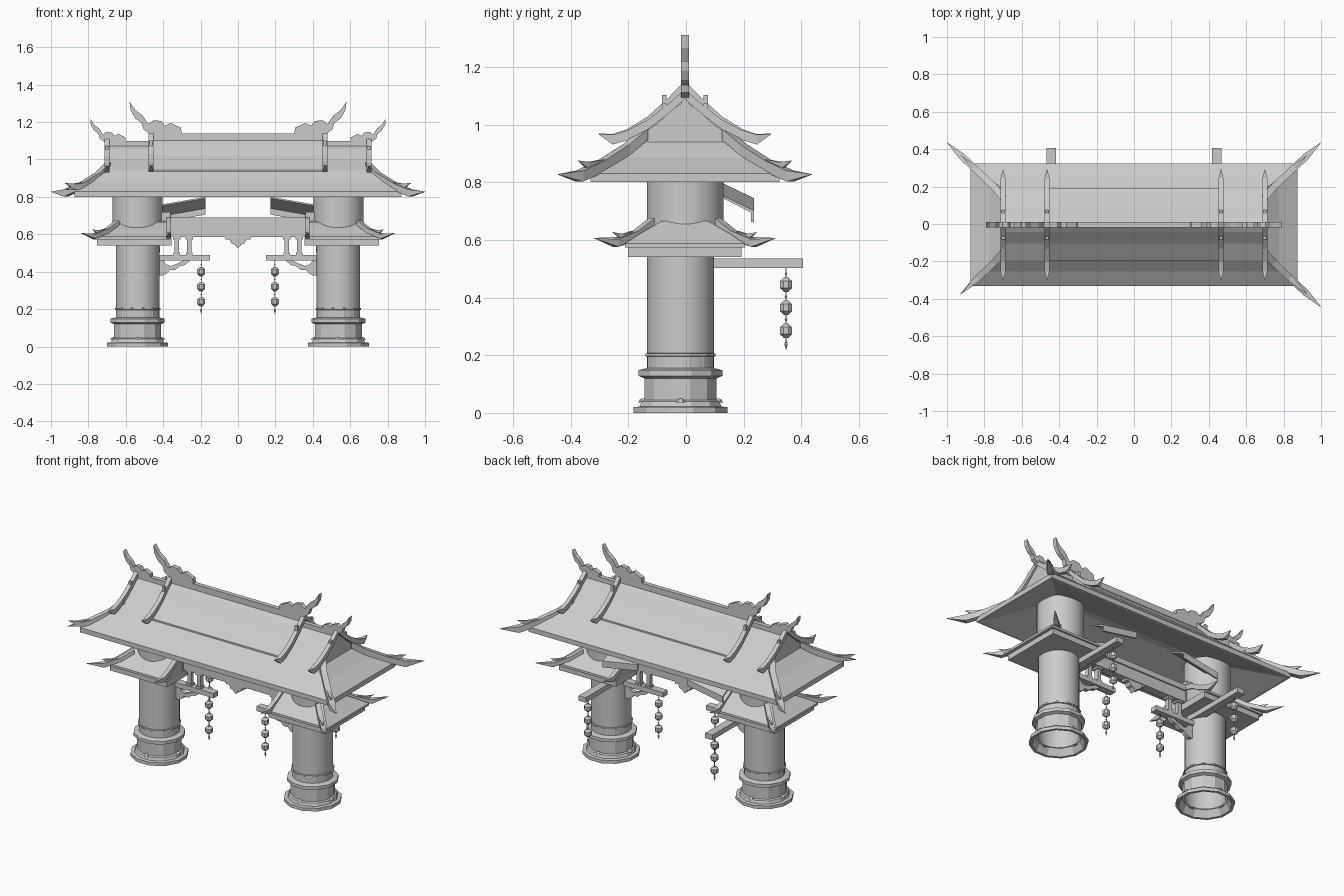
import bpy, bmesh, math
from mathutils import Vector

old = bpy.data.objects.get("Cube")
if old:
    bpy.data.objects.remove(old, do_unlink=True)

stone = bpy.data.materials.new("plain_grey")
stone.use_nodes = True
GREY = (0.6, 0.6, 0.6, 1)
stone.diffuse_color = GREY
stone.node_tree.nodes["Principled BSDF"].inputs["Base Color"].default_value = GREY


def build(name, verts, faces):
    me = bpy.data.meshes.new(name)
    me.from_pydata([tuple(v) for v in verts], [], faces)
    bm = bmesh.new()
    bm.from_mesh(me)
    bmesh.ops.recalc_face_normals(bm, faces=bm.faces)
    bm.to_mesh(me)
    bm.free()
    me.materials.append(stone)
    ob = bpy.data.objects.new(name, me)
    bpy.context.collection.objects.link(ob)
    return ob


def loft(name, rings, caps=True):
    n = len(rings[0])
    verts = [v for r in rings for v in r]
    faces = [(i * n + j, i * n + (j + 1) % n, (i + 1) * n + (j + 1) % n, (i + 1) * n + j)
             for i in range(len(rings) - 1) for j in range(n)]
    if caps:
        faces += [tuple(range(n)), tuple(range(len(verts) - n, len(verts)))]
    return build(name, verts, faces)


def box(name, x0, x1, y0, y1, z0, z1):
    return loft(name, [[(x0, y0, z), (x1, y0, z), (x1, y1, z), (x0, y1, z)] for z in (z0, z1)])


def plate(name, outline, y0, y1):
    """Extrude an x-z outline along y."""
    return loft(name, [[(x, y, z) for x, z in outline] for y in (y0, y1)])


def lathe(name, profile, cx, cy, sides, smooth=False, caps=True):
    rings = [[(cx + r * math.cos(2 * math.pi * (k + .5) / sides),
               cy + r * math.sin(2 * math.pi * (k + .5) / sides), z)
              for k in range(sides)] for r, z in profile]
    ob = loft(name, rings, caps)
    if smooth:
        bpy.context.view_layer.objects.active = ob
        bpy.ops.object.select_all(action='DESELECT')
        ob.select_set(True)
        bpy.ops.object.shade_smooth_by_angle(angle=math.radians(35))
    return ob


def ridge(name, path, width, height):
    """Rectangular rib hanging under a path, narrowing to a point at its last end."""
    pts = [Vector(p) for p in path]
    rings = []
    for i, p in enumerate(pts):
        d = pts[min(i + 1, len(pts) - 1)] - pts[max(i - 1, 0)]
        side = Vector((-d.y, d.x, 0)).normalized()
        s = .04 if i == len(pts) - 1 else 1
        w, h = side * width / 2 * s, Vector((0, 0, height * s))
        rings.append([p - w, p + w, p + w - h, p - w - h])
    return loft(name, rings)


CY = -0.004
rect = lambda x0, x1, y, z: [(x0, CY - y, z), (x1, CY - y, z), (x1, CY + y, z), (x0, CY + y, z)]


def gable(name, x0, x1, profile, base):
    """Double pitched block between x0 and x1 with a half profile of (y, z)."""
    ring = [(-y, z) for y, z in profile] + [(y, z) for y, z in reversed(profile) if y > 0]
    ring = [(-profile[0][0], base)] + ring + [(profile[0][0], base)]
    return loft(name, [[(x, CY + y, z) for y, z in ring] for x in (x0, x1)])


# Main roof: hipped skirt with a raised soffit, then gabled blocks
loft("main_roof_skirt", [rect(-.57, .57, .02, .91), rect(-.86, .86, .313, .80),
                         rect(-.875, .875, .328, .80), rect(-.875, .875, .328, .83),
                         rect(-.775, .775, .25, .885), rect(-.70, .70, .19, .94)])
gable("main_roof_ends", -.70, .70, [(.19, .94), (.10, 1.0), (.04, 1.055), (0, 1.08)], .935)
gable("main_roof_centre", -.46, .46, [(.195, .945), (.10, 1.02), (.04, 1.08), (0, 1.115)], .935)
box("main_ridge_beam", -.46, .46, CY - .014, CY + .014, 1.08, 1.14)
box("end_ridge_beam", -.70, .70, CY - .014, CY + .014, 1.05, 1.10)

HORN = [(.30, 1.13), (.305, 1.17), (.36, 1.195), (.39, 1.18), (.41, 1.205), (.45, 1.21),
        (.48, 1.19), (.51, 1.235), (.55, 1.265), (.58, 1.31), (.575, 1.265), (.55, 1.22),
        (.515, 1.195), (.505, 1.16), (.46, 1.13)]


def verge(name, s, x, top, t, k):
    """Curved barge rib with a lifted tip and a small knob; k scales its fall."""
    path = [(0, 0), (.06, .062), (.13, .125), (.2, .168), (.25, .185), (.298, .183)]
    ridge(name, [(s * x, CY + t * y, top - k * dz) for y, dz in path], .026, .034)
    box(name + "_knob", s * x - .009, s * x + .009, CY + t * .072 - .008, CY + t * .072 + .008,
        top - .09, top - .05)


for s, side in ((1, "left"), (-1, "right")):
    # Ridge horns, a large and a small one
    plate(side + "_ridge_horn", [(s * x, z) for x, z in HORN], CY - .014, CY + .014)
    plate(side + "_end_horn", [(s * (.60 + (x - .30) * .68), 1.09 + (z - 1.13) * .72)
                               for x, z in HORN], CY - .014, CY + .014)

    cx = s * .537
    for t, end in ((-1, "front"), (1, "back")):
        tag = side + "_" + end
        verge(tag + "_centre_verge", s, .465, 1.152, t, 1)
        verge(tag + "_end_verge", s, .70, 1.122, t, .85)
        # Hip ribs with upswept tips and a small fin; one corner is broken short
        hip = [(.695, .14, .985), (.75, .205, .93), (.84, .29, .875)]
        hip += [(.93, .372, .84)] if s + t == -2 else [(.92, .365, .84), (1, .44, .828)]
        ridge(tag + "_main_hip", [(s * x, CY + t * y, z) for x, y, z in hip], .036, .038)
        ridge(tag + "_main_fin", [(s * x, CY + t * y, z) for x, y, z in (
            (.83, .28, .88), (.88, .33, .87), (.925, .37, .875))], .018, .03)
        ridge(tag + "_lower_hip", [(s * x, CY + t * y, z) for x, y, z in (
            (.645, .115, .675), (.70, .17, .632), (.77, .24, .602), (.84, .315, .607))],
            .03, .026)
        ridge(tag + "_lower_fin", [(s * x, CY + t * y, z) for x, y, z in (
            (.71, .185, .63), (.745, .215, .62), (.78, .25, .627))], .015, .022)
        ridge(tag + "_lower_verge", [(s * .37, CY + t * y, z) for y, z in (
            (0, .70), (.08, .68), (.15, .64), (.22, .61), (.30, .608))], .026, .032)

    # Lower roof on its slab
    box(side + "_lower_slab", s * .355, s * .755, CY - .197, CY + .197, .54, .58)
    a, b = sorted((s * .365, s * .775))
    inset = lambda d, y, z: rect(a + (d if s < 0 else 0), b - (d if s > 0 else 0), y, z)
    loft(side + "_lower_roof", [inset(0, .208, .573), inset(0, .208, .587),
                                inset(.06, .15, .625), inset(.12, .08, .665),
                                inset(.19, .01, .675)])

    # Column: stepped open foot, shaft and wide head
    py = -.019
    lathe(side + "_column_foot", [(.13, .04), (.152, .0), (.168, .0), (.168, .02), (.146, .022),
                                  (.14, .04), (.13, .045), (.13, .12), (.15, .128), (.15, .148),
                                  (.135, .152), (.118, .156), (.118, .195), (.126, .197),
                                  (.126, .206), (.112, .208)], cx, py, 12, caps=False)
    lathe(side + "_column_shaft", [(.117, .04), (.117, .56)], cx, py, 24, True, False)
    lathe(side + "_column_head", [(.134, .58), (.134, .88)], cx, -.003, 24, True)
    for k in range(4):
        ang = k * math.pi / 2
        lathe(side + "_foot_knob", [(.018, .036), (.012, .046), (.004, .05)],
              cx + .13 * math.cos(ang), py + .13 * math.sin(ang), 6)

    # Side arm with posts and a scrolled bracket
    X = lambda pts: [(s * x, z) for x, z in pts]
    plate(side + "_side_arm", X([(.15, .46), (.43, .46), (.43, .49), (.15, .49)]), -.03, .015)
    for px in (.26, .328):
        box(side + "_arm_post", s * px - .012, s * px + .012, -.02, .008, .485, .59)
        box(side + "_post_cap", s * px - .02, s * px + .02, -.026, .014, .573, .59)
        box(side + "_post_foot", s * px - .018, s * px + .018, -.024, .012, .488, .502)
    plate(side + "_arm_bracket", X([(.43, .38), (.40, .38), (.375, .395), (.365, .41), (.335, .41),
                                    (.31, .43), (.285, .435), (.25, .463), (.285, .463),
                                    (.32, .445), (.36, .43), (.385, .44), (.40, .463),
                                    (.43, .463)]), -.02, .005)
    # Back arm
    box(side + "_back_arm", s * .443 - .025, s * .443 + .025, .0, .405, .503, .535)
    # Block where the beam meets the column
    box(side + "_beam_block", s * .36, s * .43, -.04, .03, .57, .72)

    # Sloping awning behind the beam, with a hanging lip
    awning = [(.12, .80), (.235, .745), (.235, .705), (.225, .705), (.225, .738), (.12, .792)]
    loft(side + "_awning", [[(s * x, y, z + dz) for y, z in awning]
                            for x, dz in ((.175, 0), (.42, -.043))])

    # Hanging lantern strings
    for lx, ly, top, where in ((.197, -.008, .46, "side"), (.443, .347, .505, "back")):
        name = side + "_" + where
        lathe(name + "_cord", [(.002, top - .275), (.002, top)], s * lx, ly, 6)
        lathe(name + "_tassel", [(.001, top - .285), (.006, top - .266), (.002, top - .255)],
              s * lx, ly, 6)
        for k in range(3):
            z = top - .06 - .08 * k
            lathe(name + "_lantern", [(.009, z - .025), (.012, z - .021), (.023, z - .012),
                                      (.023, z + .012), (.012, z + .021), (.009, z + .025)],
                  s * lx, ly, 8)
            lathe(name + "_bead", [(.002, z + .034), (.005, z + .038), (.002, z + .042)],
                  s * lx, ly, 6)

# Cross beam with a carved pendant
box("cross_beam", -.42, .42, -.03, .02, .585, .66)
box("cross_beam_cap", -.42, .42, -.038, .028, .655, .69)
PENDANT = [(.075, .59), (.065, .572), (.045, .572), (.035, .55), (.018, .545)]
plate("beam_pendant", PENDANT + [(0, .525)] + [(-x, z) for x, z in reversed(PENDANT)],
      -.025, .015)
